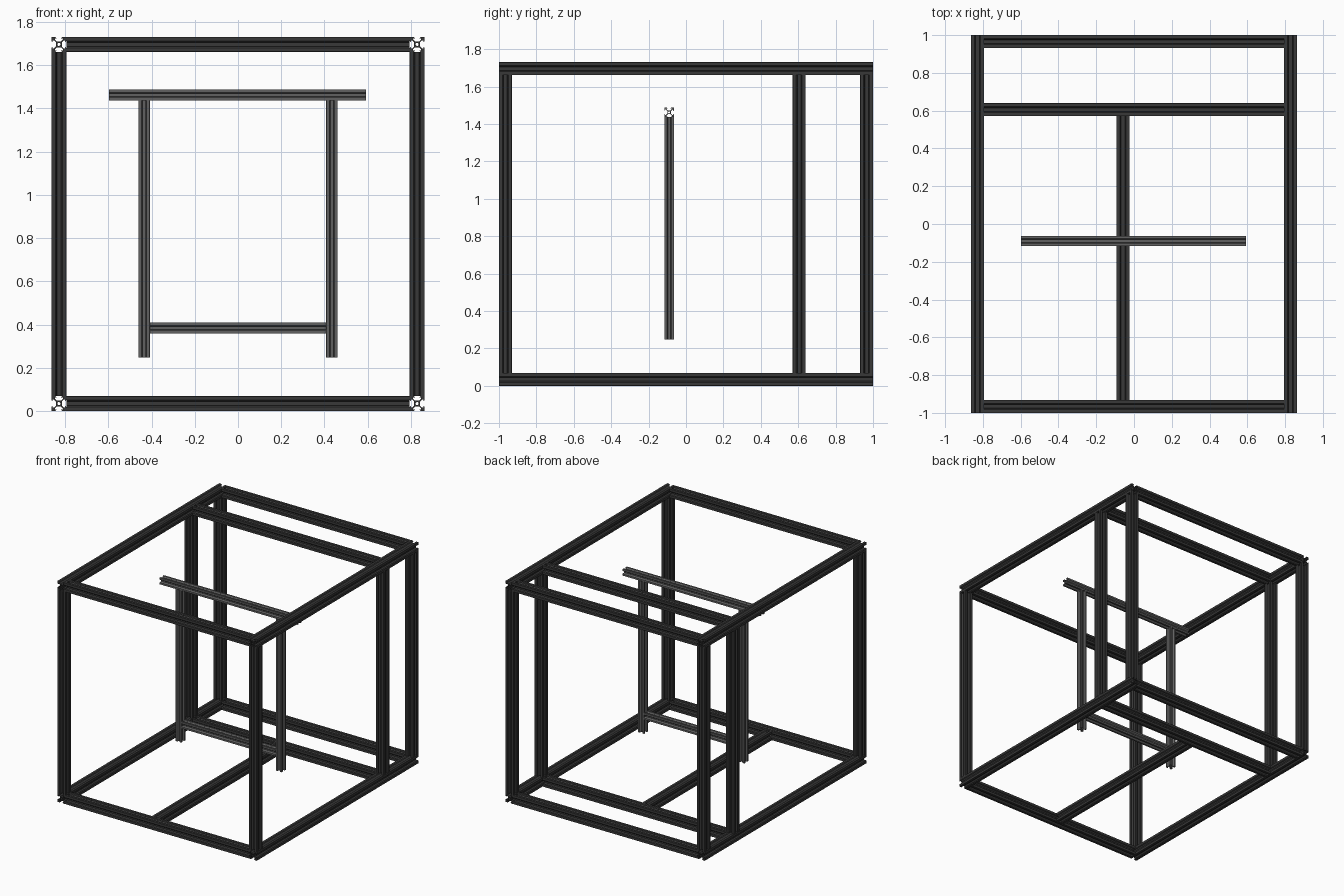
import bpy
from math import pi, cos, sin
from mathutils import Matrix, Vector

if "Cube" in bpy.data.objects:
    bpy.data.objects.remove(bpy.data.objects["Cube"])


def make_material(name, value):
    mat = bpy.data.materials.new(name)
    mat.use_nodes = True
    color = (value, value, value, 1)
    mat.diffuse_color = color
    mat.node_tree.nodes["Principled BSDF"].inputs["Base Color"].default_value = color
    return mat


BLACK = make_material("black anodised", 0.04)
GREY = make_material("grey anodised", 0.12)

# Half of one slotted side, in units of half the bar width
SIDE = [(0.98, 1), (0.46, 1), (0.29, 0.82), (0.55, 0.82), (0.55, 0.66), (0.28, 0.39)]


def slot_outline():
    side = SIDE + [(-x, y) for x, y in reversed(SIDE)]
    points = []
    for k in range(4):
        c, s = cos(k * pi / 2), sin(k * pi / 2)
        points += [(x * c - y * s, x * s + y * c) for x, y in side]
    return points


OUTLINE = slot_outline()
BORE = [(0.21 * cos(k * pi / 8), 0.21 * sin(k * pi / 8)) for k in range(16)]


def bar(name, axis, start, end, across, width, mat):
    """Slotted bar along an axis; across holds the other two coordinates in order."""
    curve = bpy.data.curves.new(name, "CURVE")
    curve.dimensions = "2D"
    curve.fill_mode = "BOTH"
    curve.extrude = (end - start) / 2
    for loop in (OUTLINE, BORE):
        spline = curve.splines.new("POLY")
        spline.points.add(len(loop) - 1)
        for point, (x, y) in zip(spline.points, loop):
            point.co = (x * width / 2, y * width / 2, 0, 1)
        spline.use_cyclic_u = True
    helper = bpy.data.objects.new(name + " profile", curve)
    mesh = bpy.data.meshes.new_from_object(helper)
    bpy.data.objects.remove(helper)
    turn = {"x": Matrix.Rotation(pi / 2, 4, "Y"),
            "y": Matrix.Rotation(pi / 2, 4, "X"),
            "z": Matrix.Identity(4)}[axis]
    centre = list(across)
    centre.insert("xyz".index(axis), (start + end) / 2)
    mesh.transform(Matrix.Translation(Vector(centre)) @ turn)
    mesh.materials.clear()
    mesh.materials.append(mat)
    for poly in mesh.polygons:
        poly.use_smooth = False
    obj = bpy.data.objects.new(name, mesh)
    bpy.context.collection.objects.link(obj)


# Outer frame
W = 0.069
X, Y, Z = 0.863, 1.0, 1.73
X_IN, Z_IN = X - W, Z - W
LEVELS = {"bottom": W / 2, "top": Z - W / 2}
ROWS = {"front": -Y + W / 2, "middle": 0.605, "back": Y - W / 2}
SIDES = {"left": X - W / 2, "right": -X + W / 2}

for level, z in LEVELS.items():
    for side, x in SIDES.items():
        bar(f"{level}_{side}_rail", "y", -Y, Y, (x, z), W, BLACK)
    for row, y in ROWS.items():
        bar(f"{level}_{row}_crossbar", "x", -X_IN, X_IN, (y, z), W, BLACK)
for row, y in ROWS.items():
    for side, x in SIDES.items():
        bar(f"{row}_{side}_post", "z", W, Z_IN, (x, y), W, BLACK)
bar("bottom_centre_rail", "y", -Y + W, 0.605 - W / 2, (-0.058, W / 2), W, BLACK)

# Inner gantry of thinner bars
V, GY, GX = 0.052, -0.09, 0.434
bar("gantry_top_beam", "x", -0.597, 0.593, (GY, 1.462), V, GREY)
bar("gantry_lower_beam", "x", -GX + V / 2, GX - V / 2, (GY, 0.384), V, GREY)
for side, x in (("left", GX), ("right", -GX)):
    bar(f"gantry_{side}_post", "z", 0.247, 1.436, (x, GY), V, GREY)
